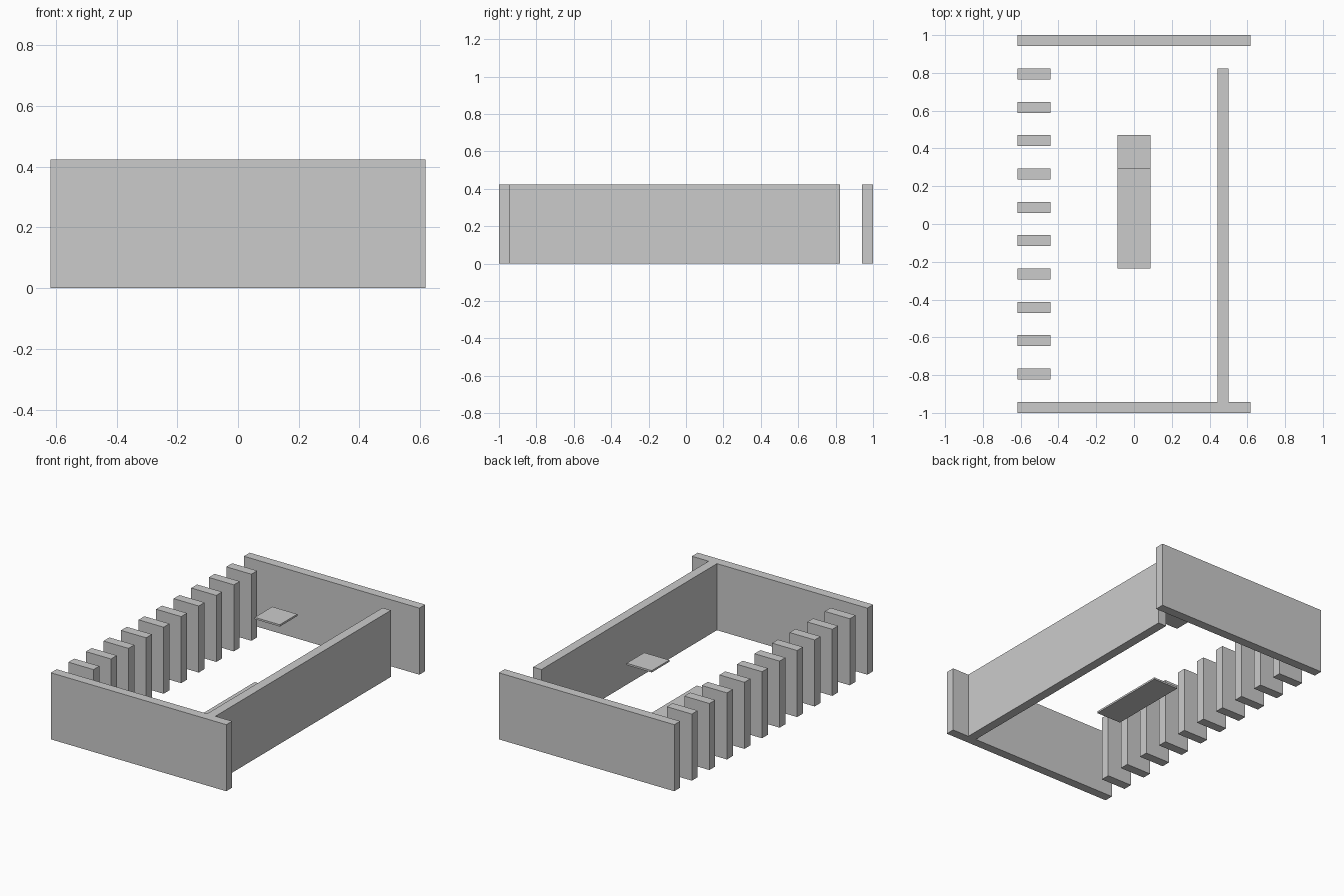
import bpy, bmesh

if "Cube" in bpy.data.objects:
    bpy.data.objects.remove(bpy.data.objects["Cube"])

U = 1 / 17          # layout module: the model is 34 modules long
H = 7.2             # wall height in modules


def extrude_profile(name, points, z0, z1):
    """Extrude a plan outline (in modules) from z0 to z1."""
    bm = bmesh.new()
    base = bm.faces.new([bm.verts.new((x * U, y * U, z0 * U)) for x, y in points])
    top = bmesh.ops.extrude_face_region(bm, geom=[base])["geom"]
    bmesh.ops.translate(bm, vec=(0, 0, (z1 - z0) * U),
                        verts=[v for v in top if isinstance(v, bmesh.types.BMVert)])
    bmesh.ops.recalc_face_normals(bm, faces=bm.faces)
    mesh = bpy.data.meshes.new(name)
    bm.to_mesh(mesh)
    bm.free()
    obj = bpy.data.objects.new(name, mesh)
    bpy.context.collection.objects.link(obj)
    return obj


def box(name, x0, x1, y0, y1, z0, z1):
    return extrude_profile(name, [(x0, y0), (x1, y0), (x1, y1), (x0, y1)], z0, z1)


# Front wall joined to the long side wall in one plan outline
extrude_profile("front_and_side_wall",
                [(-10.5, -17), (10.5, -17), (10.5, -16), (8.5, -16),
                 (8.5, 14), (7.5, 14), (7.5, -16), (-10.5, -16)], 0, H)

# Free-standing back wall
box("back_wall", -10.5, 10.5, 16, 17, 0, H)

# Row of fins on the left side
for i in range(10):
    y = 13 - 3 * i
    box(f"fin_{i + 1}", -10.5, -7.5, y, y + 1, 0, H)

# Thin floor panel and raised ceiling panel
box("floor_panel", -1.5, 1.5, -4, 5, 0, 0.2)
box("ceiling_panel", -1.5, 1.5, 5, 8, H - 0.2, H)
